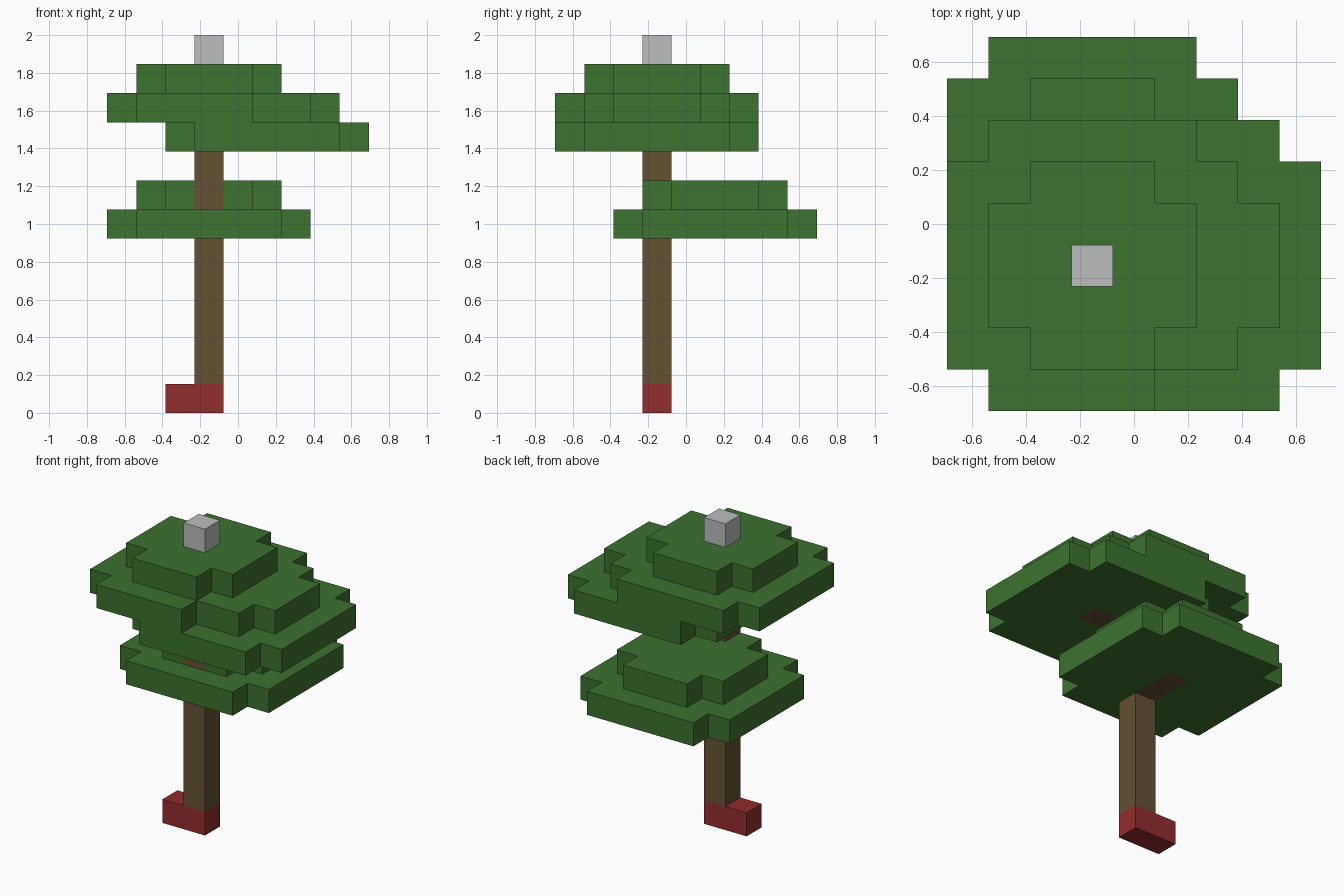
import bpy
import bmesh
from mathutils import Vector

cube = bpy.data.objects.get("Cube")
if cube:
    bpy.data.objects.remove(cube, do_unlink=True)

UNIT = 2 / 13                       # edge length of one block
ORIGIN = Vector((-4.5, -4.5, 0))    # grid corner, in blocks


def linear(c):
    return c / 12.92 if c <= 0.04045 else ((c + 0.055) / 1.055) ** 2.4


def make_material(name, rgb):
    colour = [linear(c / 255) for c in rgb] + [1]
    mat = bpy.data.materials.new(name)
    mat.use_nodes = True
    mat.diffuse_color = colour
    shader = mat.node_tree.nodes["Principled BSDF"]
    shader.inputs["Base Color"].default_value = colour
    shader.inputs["Roughness"].default_value = 1
    return mat


def box(xs, ys, zs):
    """Cells of a block range, ends included."""
    return {(x, y, z) for x in range(xs[0], xs[1] + 1)
            for y in range(ys[0], ys[1] + 1)
            for z in range(zs[0], zs[1] + 1)}


def disc(cx, cy, z, r):
    """Square layer of leaves with its four corners left out."""
    cells = box((cx - r, cx + r), (cy - r, cy + r), (z, z))
    return {c for c in cells if abs(c[0] - cx) + abs(c[1] - cy) < 2 * r}


def build(name, cells, filled, mat):
    """Mesh of the outer faces only; touching blocks share no inner walls."""
    bm = bmesh.new()
    for cell in cells:
        centre = Vector(cell) + Vector((0.5, 0.5, 0.5))
        for axis in range(3):
            for sign in (-1, 1):
                n = Vector((0, 0, 0))
                n[axis] = sign
                if tuple(int(a + b) for a, b in zip(cell, n)) in filled:
                    continue
                u = Vector((0, 0, 0))
                u[(axis + 1) % 3] = 0.5
                v = n.cross(u)
                mid = centre + n * 0.5
                bm.faces.new([bm.verts.new((mid + p + ORIGIN) * UNIT)
                              for p in (-u - v, u - v, u + v, v - u)])
    bmesh.ops.remove_doubles(bm, verts=bm.verts[:], dist=0.001)
    mesh = bpy.data.meshes.new(name)
    bm.to_mesh(mesh)
    bm.free()
    mesh.materials.append(mat)
    bpy.context.collection.objects.link(bpy.data.objects.new(name, mesh))


# Trunk with a branch to the middle of each offset canopy
trunk = box((3, 3), (3, 3), (1, 11))
trunk |= box((3, 3), (4, 5), (6, 6)) | box((4, 5), (3, 3), (9, 9))

# Leaf layers
lower = disc(3, 5, 6, 3) | disc(3, 5, 7, 2)
upper = disc(5, 3, 9, 3) | disc(5, 3, 10, 2)
upper |= disc(3, 3, 10, 3) | disc(3, 3, 11, 2)
upper.discard((5, 0, 10))           # one leaf block missing at the front

parts = [
    ("base_foot", box((2, 3), (3, 3), (0, 0)), make_material("red", (146, 45, 45))),
    ("trunk", trunk, make_material("bark brown", (102, 81, 51))),
    ("lower_canopy", lower - trunk, make_material("leaf green", (60, 114, 46))),
    ("upper_canopy", upper - trunk, bpy.data.materials["leaf green"]),
    ("top_block", {(3, 3, 12)}, make_material("light grey", (187, 191, 189))),
]
filled = set().union(*(cells for _, cells, _ in parts))
for name, cells, mat in parts:
    build(name, cells, filled, mat)
